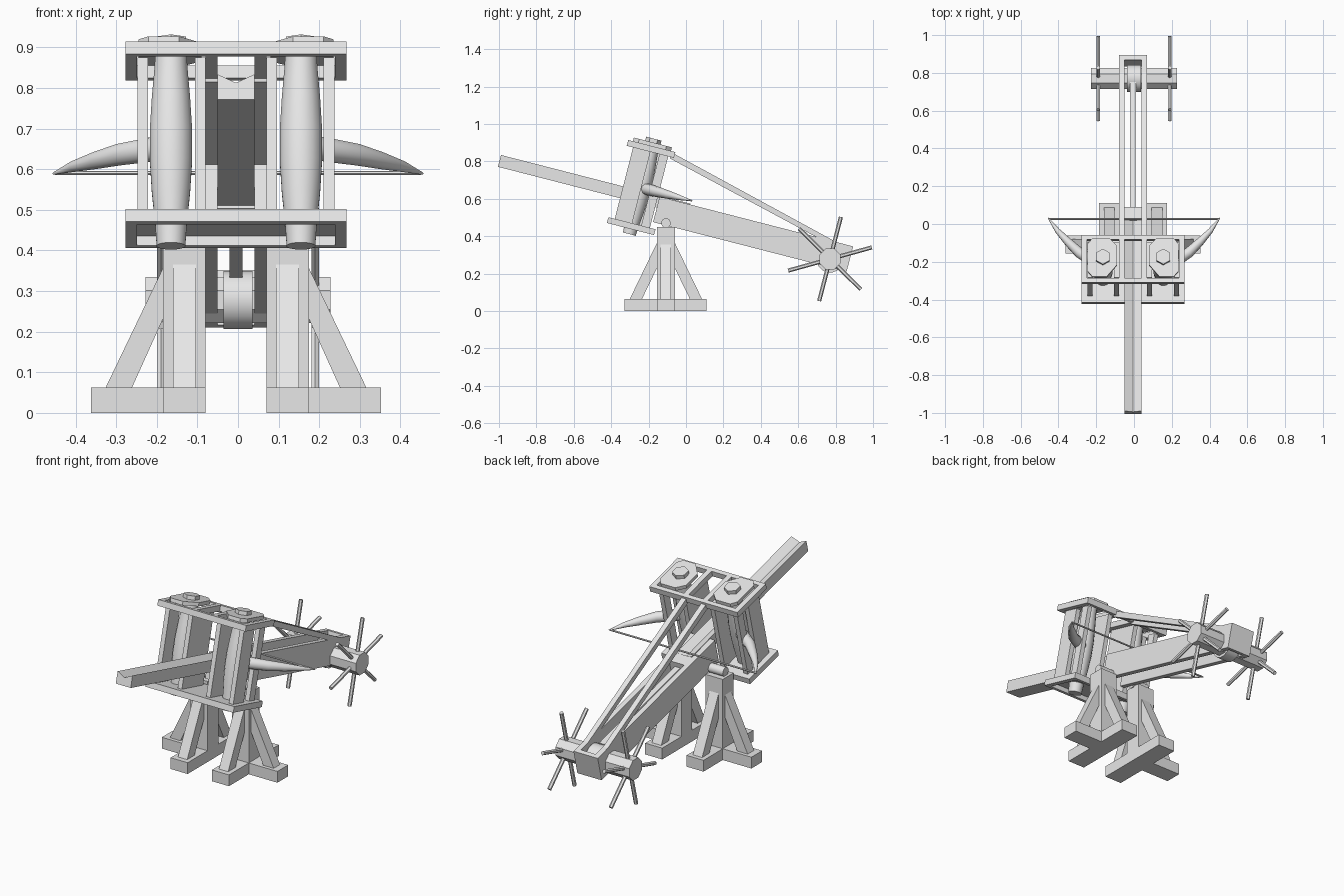
import bpy, bmesh, math
from mathutils import Matrix, Vector

if "Cube" in bpy.data.objects:
    bpy.data.objects.remove(bpy.data.objects["Cube"])

CX = -0.005                                   # centre line of the frame and legs
TILT = Matrix.Translation((CX, -0.107, 0.47)) @ Matrix.Rotation(math.radians(-14.4), 4, 'X')
FLAT = Matrix.Translation((CX, 0, 0))

wood = bpy.data.materials.new("pale_grey")
wood.diffuse_color = (0.8, 0.8, 0.8, 1)
wood.use_nodes = True
wood.node_tree.nodes["Principled BSDF"].inputs["Base Color"].default_value = wood.diffuse_color


def finish(name, bm, matrix, smooth=False):
    bm.transform(matrix)
    bmesh.ops.recalc_face_normals(bm, faces=bm.faces)
    me = bpy.data.meshes.new(name)
    bm.to_mesh(me)
    bm.free()
    me.materials.append(wood)
    ob = bpy.data.objects.new(name, me)
    bpy.context.collection.objects.link(ob)
    if smooth:
        bpy.ops.object.select_all(action='DESELECT')
        bpy.context.view_layer.objects.active = ob
        ob.select_set(True)
        bpy.ops.object.shade_smooth_by_angle(angle=math.radians(40))
    return ob


def prism(name, pts, lo, hi, axis, matrix=TILT):
    """Extrude a polygon along one axis; pts hold the other two coordinates in order."""
    bm = bmesh.new()
    rings = []
    for t in (lo, hi):
        ring = []
        for p in pts:
            c = list(p)
            c.insert('xyz'.index(axis), t)
            ring.append(bm.verts.new(c))
        rings.append(ring)
        bm.faces.new(ring)
    n = len(pts)
    for i in range(n):
        j = (i + 1) % n
        bm.faces.new((rings[0][i], rings[0][j], rings[1][j], rings[1][i]))
    return finish(name, bm, matrix)


def box(name, x, y, z, matrix=TILT):
    return prism(name, [(x[0], y[0]), (x[1], y[0]), (x[1], y[1]), (x[0], y[1])],
                 z[0], z[1], 'z', matrix)


def tube(name, path, radii, sides, matrix=TILT, smooth=True):
    """Round-section solid through the path points."""
    bm = bmesh.new()
    path = [Vector(p) for p in path]
    rings = []
    for i, p in enumerate(path):
        d = (path[min(i + 1, len(path) - 1)] - path[max(i - 1, 0)]).normalized()
        ref = Vector((0, 0, 1)) if abs(d.z) < 0.9 else Vector((0, 1, 0))
        a = d.cross(ref).normalized()
        b = d.cross(a)
        rings.append([bm.verts.new(p + radii[i] * (math.cos(k) * a + math.sin(k) * b))
                      for k in [(s + 0.5) * math.tau / sides for s in range(sides)]])
    for r, q in zip(rings, rings[1:]):
        for k in range(sides):
            m = (k + 1) % sides
            bm.faces.new((r[k], r[m], q[m], q[k]))
    bm.faces.new(rings[0])
    bm.faces.new(rings[-1])
    return finish(name, bm, matrix, smooth)


def span(s, a, b):
    return sorted((s * a, s * b))


# Arrow trough and slider
prism("arrow_trough", [(-0.046, 0.068), (0.046, 0.068), (0.046, 0.133), (0, 0.111), (-0.046, 0.133)],
      -0.945, 0.1, 'y')
box("slider_block", (-0.046, 0.046), (0.1, 0.17), (0.06, 0.128))
box("slider_bar", (-0.016, 0.016), (0.17, 0.86), (0.075, 0.1))

# Stock: two walls closed by an end plate, and the sloping braces
for s, side in ((-1, "left"), (1, "right")):
    x = span(s, 0.046, 0.075)
    box(side + "_stock_wall", x, (-0.068, 1.0), (-0.012, 0.128))
    prism(side + "_brace", [(-0.085, 0.852), (-0.085, 0.815), (0.74, 0.372), (0.81, 0.365)],
          x[0], x[1], 'x', FLAT)
box("stock_end_plate", (-0.046, 0.046), (0.975, 1.0), (-0.012, 0.128))

# Upper and lower spring frames
U0, U1, W = -0.306, -0.046, 0.272
for name, z in (("upper", (0.348, 0.38)), ("lower", (-0.078, -0.046))):
    box(name + "_front_rail", (-W, W), (U0, U0 + 0.025), z)
    box(name + "_back_rail", (-W, W), (U1 - 0.025, U1), z)
    for s in (-1, 1):
        box(name + "_end_rail", span(s, W - 0.028, W), (U0 + 0.025, U1 - 0.025), z)
        if name == "upper":
            box("upper_cross_rail", span(s, 0.046, 0.075), (U0 + 0.025, U1 - 0.025), z)
box("lower_panel", (-W + 0.028, W - 0.028), (U0 + 0.025, U1 - 0.025), (-0.054, -0.046))

for s, side in ((-1, "left"), (1, "right")):
    # Upright planks, with a slot on the outside for the arm
    box(side + "_inner_upright", span(s, 0.075, 0.101), (-0.271, -0.077), (-0.046, 0.348))
    box(side + "_outer_front_upright", span(s, 0.216, 0.242), (-0.271, -0.175), (-0.046, 0.348))
    box(side + "_outer_back_upright", span(s, 0.216, 0.242), (-0.125, -0.077), (-0.046, 0.348))

    # Twisted spring bundle, its cap plate and nut
    c, u = s * 0.16, -0.175
    heights = (-0.106, -0.046, 0.03, 0.11, 0.19, 0.27, 0.35, 0.385)
    tube(side + "_spring", [(c, u, h) for h in heights],
         (0.036, 0.04, 0.048, 0.053, 0.053, 0.048, 0.041, 0.04), 16)
    plate = [(0.24, -0.25), (0.24, -0.10), (0.215, -0.07), (0.125, -0.07),
             (0.085, -0.11), (0.085, -0.215), (0.14, -0.28), (0.215, -0.28)]
    prism(side + "_cap_plate", [(s * a, b) for a, b in plate], 0.38, 0.4, 'z')
    tube(side + "_cap_nut", [(c, u, 0.4), (c, u, 0.421)], (0.042, 0.042), 6, smooth=False)

    # Curved throwing arm
    arm = [(0.165, -0.165), (0.22, -0.13), (0.29, -0.085), (0.35, -0.025), (0.405, 0.035), (0.454, 0.105)]
    tube(side + "_arm", [(s * a - CX, b, 0.15) for a, b in arm],
         (0.03, 0.031, 0.028, 0.022, 0.014, 0.003), 10)

    # Pivot barrel
    tube(side + "_pivot", [(s * 0.07, 0, 0), (s * 0.165, 0, 0)], (0.026, 0.026), 10)

tube("bow_string", [(-0.45 - CX, 0.1, 0.15), (0.45 - CX, 0.1, 0.15)], (0.005, 0.005), 6)

# Winch drum with spoked handles
hub = Matrix.Translation((0, 0.77, 0.278))
tube("winch_drum", [(-0.228, 0, 0), (0.228, 0, 0)], (0.061, 0.061), 8, hub, False)
tube("winch_rope_roll", [(-0.036, 0, 0), (0.036, 0, 0)], (0.073, 0.073), 16, hub)
for s in (-1, 1):
    for k in range(6):
        a = math.radians(15.5 + 60 * k)
        d = Vector((0, math.cos(a), math.sin(a)))
        o = Vector((s * 0.19, 0, 0))
        tube("winch_spoke", [o + d * 0.04, o + d * 0.232], (0.011, 0.011), 6, hub, False)

# Two stands
PY = (-0.155, -0.06)
for s, side in ((-1, "left"), (1, "right")):
    post = span(s, 0.075, 0.18)
    box(side + "_post", post, PY, (0.06, 0.45), FLAT)
    box(side + "_long_foot", post, (-0.33, 0.11), (0, 0.063), FLAT)
    box(side + "_side_foot", span(s, 0.18, 0.357), PY, (0, 0.063), FLAT)
    strut = span(s, 0.098, 0.155)
    mid = (PY[0] + PY[1]) / 2
    for f, end in ((-1, "front"), (1, "back")):
        prism(side + "_" + end + "_strut",
              [(mid + f * a, z) for a, z in ((0.195, 0.06), (0.045, 0.37), (0.045, 0.235), (0.13, 0.06))],
              strut[0], strut[1], 'x', FLAT)
    prism(side + "_side_strut",
          [(s * a, z) for a, z in ((0.322, 0.06), (0.178, 0.36), (0.178, 0.235), (0.257, 0.06))],
          mid - 0.028, mid + 0.028, 'y', FLAT)
